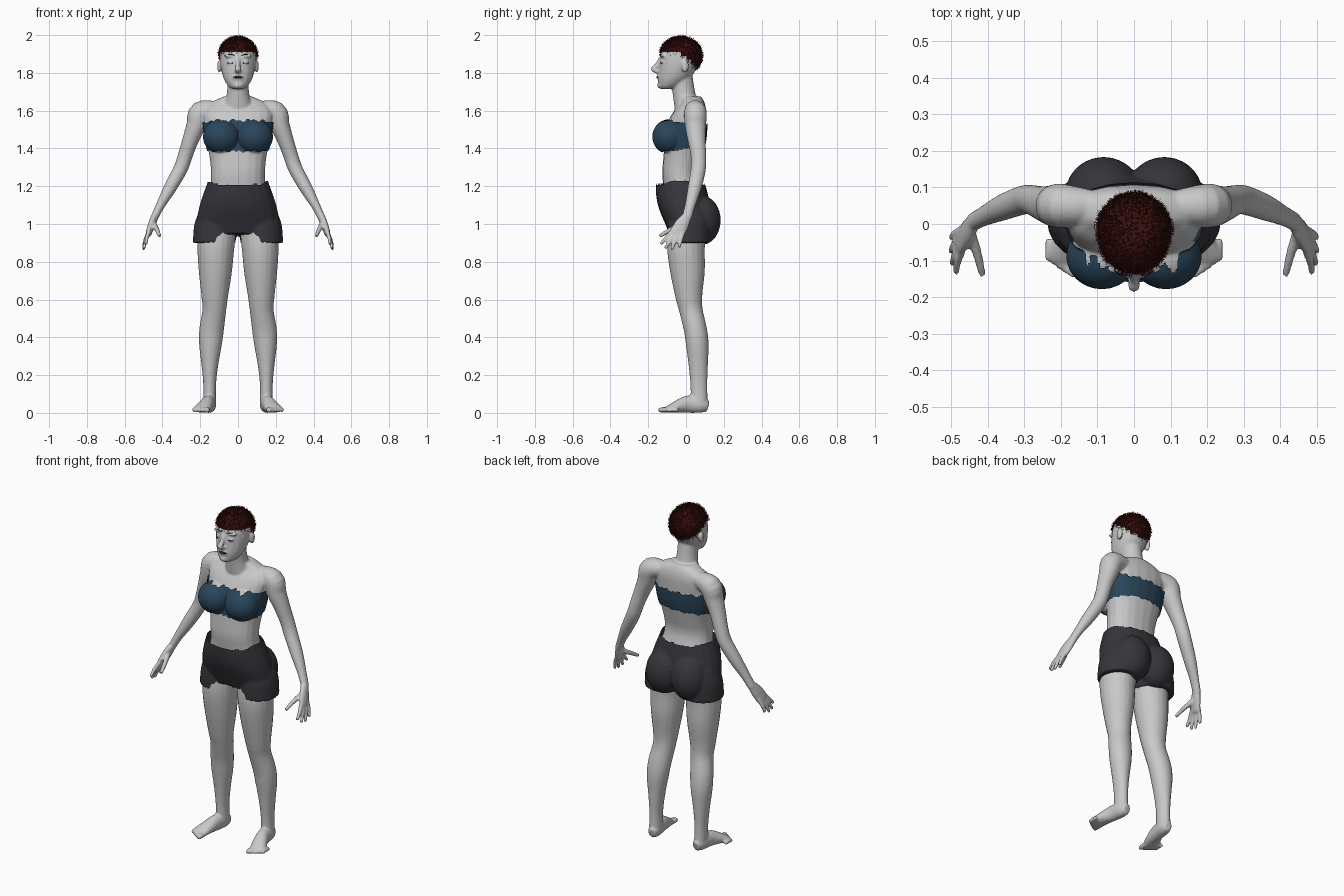
import bpy, bmesh, math, random
from mathutils import Vector, Matrix

random.seed(4)
if "Cube" in bpy.data.objects:
    bpy.data.objects.remove(bpy.data.objects["Cube"])


def material(name, rgb):
    m = bpy.data.materials.new(name)
    m.use_nodes = True
    m.diffuse_color = (*rgb, 1)
    m.node_tree.nodes["Principled BSDF"].inputs["Base Color"].default_value = (*rgb, 1)
    return m


SKIN = material("pale grey skin", (0.58, 0.58, 0.58))
BLUE = material("deep blue cloth", (0.022, 0.06, 0.105))
CHARCOAL = material("charcoal cloth", (0.037, 0.035, 0.042))
HAIR = material("dark red hair", (0.05, 0.006, 0.005))
DARK = material("dark lips and brows", (0.03, 0.014, 0.016))


def limb(bm, points, side=1, flat=False, power=1.0, n=20, steps=4):
    """Smooth tube through (x, y, z, radius across, radius deep) points."""
    pts = [Vector((p[0] * side, *p[1:])) for p in points]
    pts = [2 * pts[0] - pts[1]] + pts + [2 * pts[-1] - pts[-2]]
    path = []
    for a, b, c, d in zip(pts, pts[1:], pts[2:], pts[3:]):
        for i in range(steps):
            t = i / steps
            path.append(0.5 * (2 * b + (c - a) * t + (2 * a - 5 * b + 4 * c - d) * t ** 2
                               + (3 * b - a - 3 * c + d) * t ** 3))
    path.append(pts[-2])
    rings = []
    for i, p in enumerate(path):
        tan = path[min(i + 1, len(path) - 1)] - path[max(i - 1, 0)]
        tan = Vector((0, 0, 1)) if flat else Vector(tan[:3]).normalized()
        u = Vector((1, 0, 0))
        u = (u - tan * tan.dot(u)).normalized()
        v = tan.cross(u)
        ring = []
        for k in range(n):
            a = math.tau * k / n
            c, s = (math.copysign(abs(w) ** power, w) for w in (math.cos(a), math.sin(a)))
            ring.append(bm.verts.new(Vector(p[:3]) + u * c * p[3] + v * s * p[4]))
        rings.append(ring)
    for r, q in zip(rings, rings[1:]):
        for k in range(n):
            bm.faces.new((r[k], r[(k + 1) % n], q[(k + 1) % n], q[k]))
    bm.faces.new(rings[0])
    bm.faces.new(rings[-1])


def ball(bm, centre, radii, side=1):
    c = Vector((centre[0] * side, *centre[1:]))
    bmesh.ops.create_uvsphere(bm, u_segments=24, v_segments=16, radius=1,
                              matrix=Matrix.Translation(c) @ Matrix.Diagonal((*radii, 1)))


def finish(name, bm, mat, voxel=None):
    """Make an object, optionally fusing its parts into one soft skin."""
    bmesh.ops.recalc_face_normals(bm, faces=bm.faces[:])
    me = bpy.data.meshes.new(name)
    bm.to_mesh(me)
    bm.free()
    ob = bpy.data.objects.new(name, me)
    bpy.context.scene.collection.objects.link(ob)
    if voxel:
        fuse = ob.modifiers.new("fuse", "REMESH")
        fuse.mode = "VOXEL"
        fuse.voxel_size = voxel
        soft = ob.modifiers.new("soften", "SMOOTH")
        soft.iterations = 5
        deps = bpy.context.evaluated_depsgraph_get()
        fused = bpy.data.meshes.new_from_object(ob.evaluated_get(deps))
        ob.modifiers.clear()
        ob.data = fused
    ob.data.materials.clear()
    ob.data.materials.append(mat)
    ob.data.shade_smooth()
    return ob


def trim(ob, keep, grow=0.0):
    """Push the surface outward and keep only faces that pass the rule."""
    bm = bmesh.new()
    bm.from_mesh(ob.data)
    bm.normal_update()
    for v, nrm in [(v, v.normal.copy()) for v in bm.verts]:
        v.co += nrm * grow
    gone = [f for f in bm.faces if not keep(f.calc_center_median())]
    bmesh.ops.delete(bm, geom=gone, context="FACES")
    bm.to_mesh(ob.data)
    bm.free()


def add_torso(bm):
    limb(bm, [(0, .02, .97, .165, .095), (0, .005, 1.1, .175, .112), (0, -.02, 1.2, .148, .1),
              (0, -.03, 1.27, .143, .096), (0, -.02, 1.35, .15, .1), (0, -.005, 1.45, .17, .106),
              (0, .003, 1.53, .18, .103), (0, .022, 1.6, .185, .085), (0, .035, 1.645, .14, .062),
              (0, .025, 1.675, .075, .055)], flat=True, power=.88)
    for s in (1, -1):
        ball(bm, (.088, -.088, 1.462), (.09, .083, .085), s)


# Body: torso, neck, head and limbs fused into one skin
bm = bmesh.new()
add_torso(bm)
limb(bm, [(0, .005, 1.61, .08, .065), (0, -.012, 1.7, .058, .06), (0, -.03, 1.82, .058, .06)], flat=True)
limb(bm, [(0, -.107, 1.715, .03, .026), (0, -.088, 1.73, .052, .057), (0, -.064, 1.77, .076, .084),
          (0, -.045, 1.82, .09, .1), (0, -.035, 1.87, .096, .105), (0, -.03, 1.92, .092, .1),
          (0, -.027, 1.96, .07, .074), (0, -.027, 1.983, .035, .036)], flat=True)
limb(bm, [(0, -.136, 1.875, .01, .01), (0, -.155, 1.84, .012, .012), (0, -.172, 1.82, .016, .015),
          (0, -.147, 1.805, .018, .01)])
ball(bm, (0, -.132, 1.735), (.028, .02, .02))
ball(bm, (0, -.142, 1.777), (.03, .012, .016))
for s in (1, -1):
    ball(bm, (.099, -.005, 1.835), (.011, .02, .034), s)
    ball(bm, (.039, -.126, 1.857), (.018, .012, .011), s)
    ball(bm, (.04, -.122, 1.89), (.034, .016, .01), s)
    # Arm from collarbone to wrist
    limb(bm, [(.1, .045, 1.61, .04, .045), (.195, .05, 1.59, .062, .06), (.222, .05, 1.52, .052, .056),
              (.253, .057, 1.44, .043, .047), (.28, .066, 1.36, .039, .041), (.305, .065, 1.29, .038, .04),
              (.36, .045, 1.19, .034, .036), (.41, .022, 1.1, .024, .028), (.442, .005, 1.035, .02, .026)], s)
    # Palm, fingers and thumb
    limb(bm, [(.44, .005, 1.04, .02, .026), (.456, -.02, 1, .019, .038), (.472, -.045, .955, .016, .041),
              (.476, -.05, .942, .013, .038)], s)
    for i, tip in enumerate([(.487, -.135, .892), (.498, -.11, .87), (.502, -.077, .863), (.5, -.037, .877)]):
        root = Vector((.472, -.076 + .02 * i, .958))
        mid = root.lerp(Vector(tip), .5) + Vector((.004, 0, 0))
        limb(bm, [(*root, .012, .012), (*mid, .011, .011), (*tip, .009, .009)], s, n=12)
    limb(bm, [(.45, -.015, 1.005, .015, .018), (.428, -.085, .968, .013, .013), (.415, -.14, .935, .01, .01)], s, n=12)
    # Leg from hip to ankle
    limb(bm, [(.105, .01, 1, .1, .1), (.117, 0, .88, .098, .1), (.12, .008, .75, .088, .092),
              (.123, .015, .62, .071, .072), (.126, .027, .54, .063, .062), (.14, .05, .44, .065, .061),
              (.146, .06, .36, .06, .06), (.149, .065, .25, .044, .051), (.15, .068, .15, .034, .045),
              (.15, .07, .05, .035, .045)], s)
    # Foot and toes
    limb(bm, [(.146, .117, .033, .022, .028), (.15, .08, .042, .035, .042), (.16, .01, .046, .036, .046),
              (.178, -.05, .032, .043, .032), (.193, -.09, .02, .045, .02), (.198, -.105, .016, .041, .014)], s)
    for i in range(5):
        x, y, r = .163 + .0175 * i, -.145 + .011 * i, .0145 - .001 * i
        limb(bm, [(x, y + .06, .016, r, r), (x, y + .02, .016, r, r), (x + .002, y, .013, r * .85, r * .85)], s, n=12)
body = finish("body", bm, SKIN, .006)

# Strapless top with ragged hems, following the chest
bm = bmesh.new()
add_torso(bm)
top = finish("strapless_top", bm, BLUE, .006)


def on_top(c):
    t = min(max((c.y + .1) / .2, 0), 1)
    rag = .005 * math.sin(75 * c.x + 30 * c.y) + .004 * math.sin(160 * c.x)
    return 1.385 + .025 * t + rag * .6 < c.z < 1.548 - .022 * t + rag


trim(top, on_top, .008)

# Shorts: waist, seat and two short legs, open at the waist
bm = bmesh.new()
limb(bm, [(0, -.033, 1.235, .156, .128), (0, -.02, 1.15, .187, .138), (0, -.008, 1.08, .208, .135),
          (0, .005, 1, .22, .115), (0, .01, .95, .2, .1)], flat=True, power=.92)
for s in (1, -1):
    limb(bm, [(.11, .02, 1.08, .09, .1), (.119, .018, 1, .112, .114), (.126, .015, .9, .114, .115)], s, flat=True)
    ball(bm, (.083, .084, 1.02), (.105, .1, .13), s)
shorts = finish("shorts", bm, CHARCOAL, .007)
trim(shorts, lambda c: c.z < 1.208 + .018 * min(abs(c.x) / .15, 1) ** 6 + .003 * math.sin(90 * c.x))

# Hair: close cap with a sloping hairline, covered in short strands
CENTRE, RADII = Vector((0, -.027, 1.89)), Vector((.102, .112, .102))


def hairline(y):
    return 1.918 - .095 * min(max((y + .04) / .1, 0), 1)


bm = bmesh.new()
ball(bm, CENTRE, RADII)
cap = finish("hair_cap", bm, HAIR)
trim(cap, lambda c: c.z > hairline(c.y))

bm = bmesh.new()
while len(bm.faces) < 4500:
    d = Vector([random.gauss(0, 1) for _ in range(3)]).normalized()
    p = CENTRE + d * RADII
    if p.z < hairline(p.y) - .03 * random.random() ** 3:
        continue
    across = d.orthogonal().normalized()
    across.rotate(Matrix.Rotation(random.random() * math.tau, 3, d))
    lean = Vector([random.uniform(-.005, .005) for _ in range(3)])
    tip = p + d * random.uniform(.003, .01) + lean
    bm.faces.new([bm.verts.new(q) for q in (p - across * .0018, p + across * .0018, tip)])
finish("hair_strands", bm, HAIR)

# Painted face details: lips, brows and lash lines
bm = bmesh.new()
ball(bm, (0, -.147, 1.777), (.025, .009, .008))
finish("lips", bm, DARK)
bm = bmesh.new()
for s in (1, -1):
    limb(bm, [(.02, -.139, 1.893, .002, .003), (.042, -.136, 1.899, .002, .003), (.066, -.116, 1.892, .002, .002)], s, n=8)
    limb(bm, [(.023, -.135, 1.853, .002, .002), (.039, -.137, 1.851, .002, .002), (.056, -.126, 1.853, .002, .002)], s, n=8)
finish("brows_and_lashes", bm, DARK)
